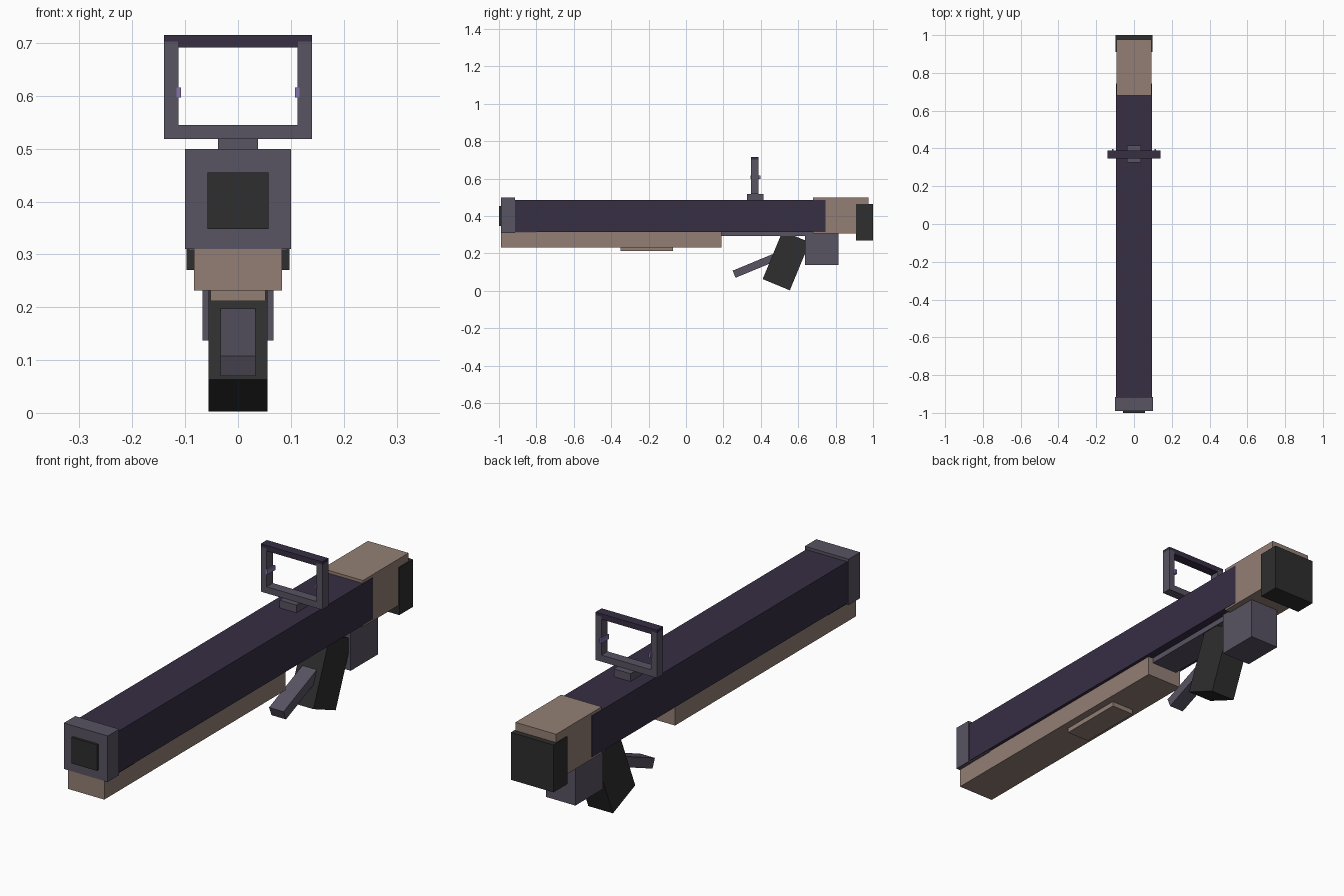
import bpy
from math import radians, cos, sin
from mathutils import Vector

cube = bpy.data.objects.get("Cube")
if cube:
    bpy.data.objects.remove(cube, do_unlink=True)


def material(name, rgb):
    lin = [((c / 255 + 0.055) / 1.055) ** 2.4 for c in rgb] + [1.0]
    m = bpy.data.materials.new(name)
    m.use_nodes = True
    m.diffuse_color = lin
    bsdf = next(n for n in m.node_tree.nodes if n.type == "BSDF_PRINCIPLED")
    bsdf.inputs["Base Color"].default_value = lin
    bsdf.inputs["Roughness"].default_value = 0.8
    return m


PURPLE = material("dark purple", (55, 46, 68))
GREY = material("slate grey", (88, 83, 98))
BROWN = material("dusty brown", (147, 127, 117))
BLACK = material("soft black", (46, 46, 46))
LILAC = material("lilac", (134, 116, 174))


def box(name, mat, x, y, z):
    """Box from (min, max) ranges; a single x value means symmetric."""
    x = x if isinstance(x, tuple) else (-x, x)
    bpy.ops.mesh.primitive_cube_add(size=1)
    ob = bpy.context.object
    ob.name = ob.data.name = name
    for v in ob.data.vertices:
        v.co = [r[0] if c < 0 else r[1] for c, r in zip(v.co, (x, y, z))]
    ob.data.materials.append(mat)
    return ob


def tilted_box(name, mat, half_x, corner, depth, height, degrees):
    """Box whose lower front edge sits at corner, turned about x."""
    ob = box(name, mat, half_x, (0, depth), (0, height))
    ob.location = (0, *corner)
    ob.rotation_euler.x = radians(degrees)
    return ob


# Barrel and muzzle
box("barrel", PURPLE, 0.094, (-0.93, 0.745), (0.316, 0.487))
box("muzzle_collar", GREY, 0.1, (-0.99, -0.915), (0.31, 0.499))
box("muzzle_plug", BLACK, 0.058, (-1.0, -0.95), (0.348, 0.455))
box("muzzle_shim", GREY, 0.09, (-0.92, -0.8), (0.311, 0.32))

# Fore-end and underside
box("fore_end", BROWN, 0.083, (-0.988, 0.19), (0.232, 0.314))
box("fore_end_pad", BROWN, 0.052, (-0.35, -0.07), (0.212, 0.235))
box("under_rail", GREY, 0.06, (0.18, 0.68), (0.293, 0.32))

# Stock
box("stock", BROWN, 0.0925, (0.68, 0.977), (0.308, 0.499))
box("butt_pad", BLACK, 0.097, (0.91, 1.0), (0.27, 0.465))
box("receiver_block", GREY, 0.067, (0.637, 0.815), (0.137, 0.32))

# Grip and trigger
tilted_box("grip", BLACK, 0.056, (0.41, 0.063), 0.157, 0.278, -22.5)
tilted_box("trigger", GREY, 0.033, (0.265, 0.07), 0.26, 0.041, 22.5)

# Sight
box("sight_base", GREY, 0.038, (0.325, 0.415), (0.48, 0.519))
frame_y = (0.348, 0.388)
box("sight_bottom_bar", GREY, 0.14, frame_y, (0.518, 0.545))
box("sight_top_bar", PURPLE, 0.14, frame_y, (0.703, 0.715))
box("sight_top_lining", PURPLE, 0.114, frame_y, (0.692, 0.704))
for side, s in (("left", 1), ("right", -1)):
    post_x = tuple(sorted((s * 0.113, s * 0.14)))
    nub_x = tuple(sorted((s * 0.108, s * 0.116)))
    box("sight_post_" + side, GREY, post_x, frame_y, (0.545, 0.703))
    box("sight_nub_" + side, LILAC, nub_x, (0.346, 0.397), (0.597, 0.616))
